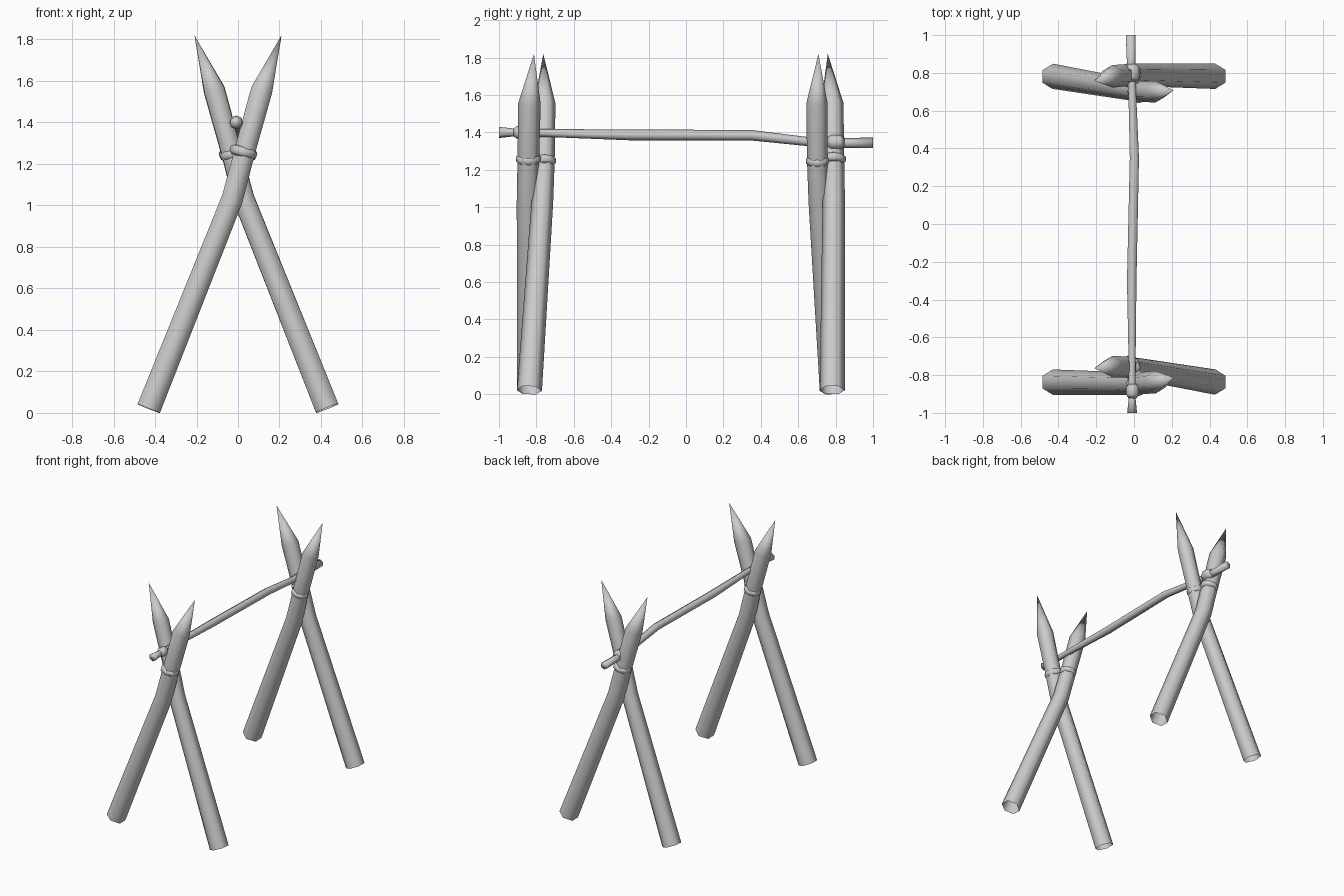
import bpy, bmesh, math
from mathutils import Vector, Matrix

cube = bpy.data.objects.get("Cube")
if cube:
    bpy.data.objects.remove(cube, do_unlink=True)

wood = bpy.data.materials.new("grey_wood")
wood.use_nodes = True
grey = (0.6, 0.6, 0.6, 1)
wood.diffuse_color = grey
wood.node_tree.nodes["Principled BSDF"].inputs["Base Color"].default_value = grey


def add_object(name, bm):
    """Turn a bmesh into a smooth shaded object."""
    bmesh.ops.remove_doubles(bm, verts=bm.verts, dist=0.0005)
    bmesh.ops.recalc_face_normals(bm, faces=bm.faces)
    mesh = bpy.data.meshes.new(name)
    bm.to_mesh(mesh)
    bm.free()
    for p in mesh.polygons:
        p.use_smooth = True
    mesh.materials.append(wood)
    ob = bpy.data.objects.new(name, mesh)
    bpy.context.collection.objects.link(ob)
    return ob


def tube(name, path, up, capped=False, sides=6):
    """Sweep a polygon along (point, radius) pairs; one corner points along up."""
    bm = bmesh.new()
    pts = [Vector(p) for p, r in path]
    rings = []
    for i, (p, r) in enumerate(path):
        t = (pts[min(i + 1, len(pts) - 1)] - pts[max(i - 1, 0)]).normalized()
        u = (up - t * up.dot(t)).normalized()
        v = t.cross(u)
        angles = [math.tau * k / sides for k in range(sides)]
        rings.append([bm.verts.new(pts[i] + r * (math.cos(a) * u + math.sin(a) * v))
                      for a in angles])
    for a, b in zip(rings, rings[1:]):
        for k in range(sides):
            n = (k + 1) % sides
            bm.faces.new((a[k], a[n], b[n], b[k]))
    if capped:
        bm.faces.new(rings[0])
        bm.faces.new(rings[-1])
    return add_object(name, bm)


def binding(name, centre, axis, major, minor, stretch, sides=8, section=6):
    """Rope ring wrapped round a pole."""
    bm = bmesh.new()
    rows = []
    for i in range(sides):
        a = math.tau * i / sides
        row = []
        for j in range(section):
            b = math.tau * (j + 0.5) / section
            d = major + minor * math.cos(b)
            row.append(bm.verts.new((d * math.cos(a), d * math.sin(a),
                                     stretch * minor * math.sin(b))))
        rows.append(row)
    for i in range(sides):
        a, b = rows[i], rows[(i + 1) % sides]
        for j in range(section):
            n = (j + 1) % section
            bm.faces.new((a[j], b[j], b[n], a[n]))
    rot = Vector(axis).to_track_quat('Z', 'Y').to_matrix().to_4x4()
    bm.transform(Matrix.Translation(centre) @ rot)
    return add_object(name, bm)


# Each crossed pair: an outer pole and an inner pole leaning the other way
heights = (0.022, 1.03, 1.25, 1.555, 1.82)
across = (-0.43, -0.028, 0.03, 0.114, 0.21)
poles = {
    "outer": (1, (-0.837, -0.845, -0.843, -0.837, -0.813), (0.067, 0.06, 0.058, 0.06, 0)),
    "inner": (-1, (-0.837, -0.768, -0.757, -0.755, -0.763), (0.067, 0.058, 0.055, 0.057, 0)),
}
turn = Matrix.Translation((0, -0.055, 0)) @ Matrix.Rotation(math.pi, 4, 'Z')
for end, move in (("front", Matrix.Identity(4)), ("back", turn)):
    for kind, (side, depth, radii) in poles.items():
        path = [((side * x, y, z), r) for x, y, z, r in zip(across, depth, heights, radii)]
        pole = tube(f"{end}_{kind}_pole", path, Vector((0, 1, 0)))
        ring = binding(f"{end}_{kind}_binding",
                       (side * 0.026, depth[2], 1.258 if side > 0 else 1.248),
                       (side * 0.27, 0, 1), 0.05 if side > 0 else 0.045, 0.019, 1.3)
        for ob in (pole, ring):
            ob.data.transform(move)

# Slightly crooked crossbar resting in both forks
bar_path = [((-0.01, -1, 1.4), 0.03), ((-0.01, -0.93, 1.4), 0.022),
            ((-0.01, -0.75, 1.397), 0.021), ((-0.012, -0.3, 1.387), 0.029),
            ((0.002, 0.35, 1.385), 0.028), ((-0.008, 0.66, 1.35), 0.024),
            ((-0.015, 0.85, 1.343), 0.026), ((-0.018, 1, 1.345), 0.029)]
tube("crossbar", bar_path, Vector((0, 0, 1)), capped=True)

# Bindings on the crossbar
binding("front_bar_binding", (-0.008, -0.885, 1.4), (0, 1, 0), 0.02, 0.016, 2.4)
binding("back_bar_binding", (-0.008, 0.8, 1.348), (0, 1, 0), 0.024, 0.018, 2.6)
